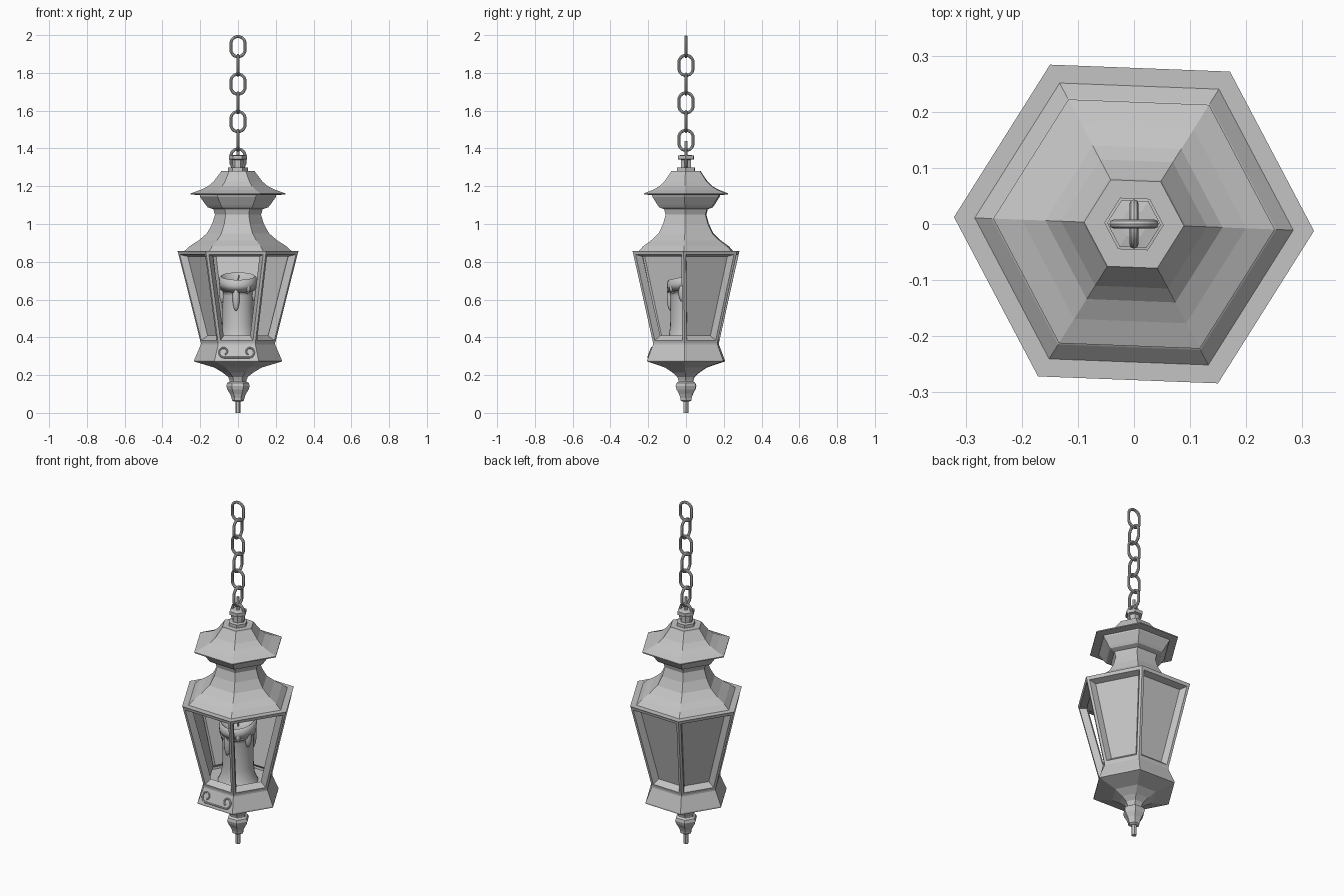
import bpy, bmesh, math
from mathutils import Vector, Matrix

if "Cube" in bpy.data.objects:
    bpy.data.objects.remove(bpy.data.objects["Cube"])

ROT = math.radians(-2.2)          # slight twist of the hexagonal body
metal = bpy.data.materials.new("grey_metal")
metal.diffuse_color = (0.55, 0.55, 0.55, 1)
metal.use_nodes = True
metal.node_tree.nodes["Principled BSDF"].inputs["Base Color"].default_value = metal.diffuse_color


def finish(ob, smooth=None):
    ob.data.materials.clear()
    ob.data.materials.append(metal)
    if smooth:
        bpy.ops.object.select_all(action='DESELECT')
        ob.select_set(True)
        bpy.context.view_layer.objects.active = ob
        bpy.ops.object.shade_smooth_by_angle(angle=math.radians(smooth))
    return ob


def from_bmesh(name, bm, smooth=None):
    bmesh.ops.recalc_face_normals(bm, faces=bm.faces)
    me = bpy.data.meshes.new(name)
    bm.to_mesh(me)
    bm.free()
    ob = bpy.data.objects.new(name, me)
    bpy.context.collection.objects.link(ob)
    return finish(ob, smooth)


def lathe(name, profile, sides=6, smooth=None):
    """Closed turned shape from (radius, height) pairs, bottom to top."""
    bm = bmesh.new()
    rings = [[bm.verts.new((r * math.cos(ROT + math.tau * i / sides),
                            r * math.sin(ROT + math.tau * i / sides), z))
              for i in range(sides)] for r, z in profile]
    for a, b in zip(rings, rings[1:]):
        for i in range(sides):
            j = (i + 1) % sides
            bm.faces.new((a[i], a[j], b[j], b[i]))
    bm.faces.new(rings[0][::-1])
    bm.faces.new(rings[-1])
    return from_bmesh(name, bm, smooth)


def tube(name, points, radius, cyclic=False):
    cu = bpy.data.curves.new(name, 'CURVE')
    cu.dimensions = '3D'
    cu.bevel_depth = radius
    cu.bevel_resolution = 2
    cu.use_fill_caps = True
    sp = cu.splines.new('POLY')
    sp.points.add(len(points) - 1)
    for p, co in zip(sp.points, points):
        p.co = (*co, 1)
    sp.use_cyclic_u = cyclic
    ob = bpy.data.objects.new(name, cu)
    bpy.context.collection.objects.link(ob)
    bpy.ops.object.select_all(action='DESELECT')
    ob.select_set(True)
    bpy.context.view_layer.objects.active = ob
    bpy.ops.object.convert(target='MESH')
    return finish(bpy.context.view_layer.objects.active, 40)


# Bottom finial and flared base
lathe("bottom_pin", [(0.014, 0), (0.014, 0.07)])
lathe("bottom_finial", [(0.022, 0.06), (0.032, 0.066), (0.034, 0.08), (0.042, 0.1),
                        (0.057, 0.125), (0.062, 0.142), (0.057, 0.158), (0.044, 0.166),
                        (0.044, 0.18)])
lathe("base", [(0.044, 0.172), (0.052, 0.19), (0.08, 0.213), (0.125, 0.24), (0.232, 0.272),
               (0.232, 0.28), (0.197, 0.362), (0.197, 0.372)])

# Hexagonal cage: two open front sides, four deeply recessed solid panels
bm = bmesh.new()
low, high = [[bm.verts.new((r * math.cos(ROT + math.tau * i / 6),
                            r * math.sin(ROT + math.tau * i / 6), z)) for i in range(6)]
             for r, z in ((0.197, 0.37), (0.3185, 0.852))]
walls = [bm.faces.new((low[i], low[(i + 1) % 6], high[(i + 1) % 6], high[i])) for i in range(6)]
bm.normal_update()
bmesh.ops.inset_individual(bm, faces=walls, thickness=0.014, use_even_offset=True)
bm.normal_update()
bmesh.ops.inset_individual(bm, faces=walls, thickness=0.018, depth=-0.034, use_even_offset=True)
bm.normal_update()
bmesh.ops.delete(bm, geom=walls[4:], context='FACES')
cage = from_bmesh("cage_frame", bm)
sol = cage.modifiers.new("thickness", 'SOLIDIFY')
sol.thickness = 0.004
sol.offset = -1

# Shoulder, neck and roof
lathe("shoulder", [(0.318, 0.85), (0.321, 0.857), (0.284, 0.857), (0.254, 0.884),
                   (0.21, 0.912), (0.165, 0.95), (0.137, 1.0), (0.122, 1.05),
                   (0.13, 1.075), (0.135, 1.09)])
lathe("collar", [(0.13, 1.078), (0.16, 1.088), (0.17, 1.1), (0.202, 1.145), (0.202, 1.16)])
lathe("roof", [(0.2, 1.153), (0.251, 1.156), (0.251, 1.162), (0.2, 1.18), (0.158, 1.2),
               (0.13, 1.224), (0.092, 1.274), (0.089, 1.28)])
lathe("roof_stem", [(0.053, 1.275), (0.053, 1.298), (0.03, 1.3), (0.03, 1.34), (0.048, 1.343),
                    (0.048, 1.362), (0.025, 1.366)])
lathe("stem_pin", [(0.009, 1.36), (0.009, 1.44)])

# Chain links, alternately turned, the lowest seated in the stem
for k in range(7):
    z0 = 1.939 - 0.0992 * k
    pts = []
    for i in range(16):
        a = math.tau * (i + 0.5) / 16
        u = 0.037 * math.cos(a)
        v = 0.035 * math.sin(a) + math.copysign(0.0185, math.sin(a))
        pts.append((u, 0, z0 + v) if k % 2 == 0 else (0, u, z0 + v))
    tube("chain_link", pts, 0.008, cyclic=True)

# Candle with spread foot and a hollow melted top that dips to the front
candle = lathe("candle", [(0.108, 0.37), (0.102, 0.385), (0.09, 0.41), (0.084, 0.46),
                          (0.082, 0.53), (0.084, 0.62), (0.089, 0.655), (0.097, 0.68),
                          (0.101, 0.72), (0.097, 0.74), (0.09, 0.746), (0.078, 0.732),
                          (0.045, 0.712), (0.01, 0.705)], sides=28, smooth=50)
for v in candle.data.vertices:
    if v.co.z > 0.67:
        v.co.z += 0.22 * (v.co.y - 0.1)
tube("wick", [(0, 0, 0.68), (0.002, 0, 0.71), (0.005, 0, 0.73)], 0.004)
for deg, end in ((-170, 0.58), (-97, 0.54), (-55, 0.63), (-15, 0.59), (50, 0.55), (110, 0.61)):
    bm = bmesh.new()
    a = math.radians(deg)
    bmesh.ops.create_uvsphere(bm, u_segments=12, v_segments=8, radius=1)
    half = (0.705 + 0.02 * math.sin(a) - end) / 2
    bmesh.ops.transform(bm, verts=bm.verts, matrix=Matrix.Translation(
        (0.083 * math.cos(a), 0.083 * math.sin(a), end + half))
        @ Matrix.Diagonal((0.019, 0.019, half, 1)))
    from_bmesh("wax_drip", bm, 60)

# Scroll ornament lying on the sloped front of the base
turn = Matrix.Rotation(ROT, 3, 'Z')
spiral = []
for i in range(21):
    t = i / 20
    a = math.radians(-70 + 340 * t)
    r = 0.013 + 0.017 * t
    spiral.append((-0.067 + r * math.cos(a), 0.323 + r * math.sin(a)))
path = spiral + [(-u, z) for u, z in reversed(spiral)]
slope = 0.866 * (0.232 - 0.197) / (0.362 - 0.28)
tube("front_scroll", [turn @ Vector((u, -(0.866 * 0.232 - slope * (z - 0.28)) - 0.002, z))
                      for u, z in path], 0.0045)
